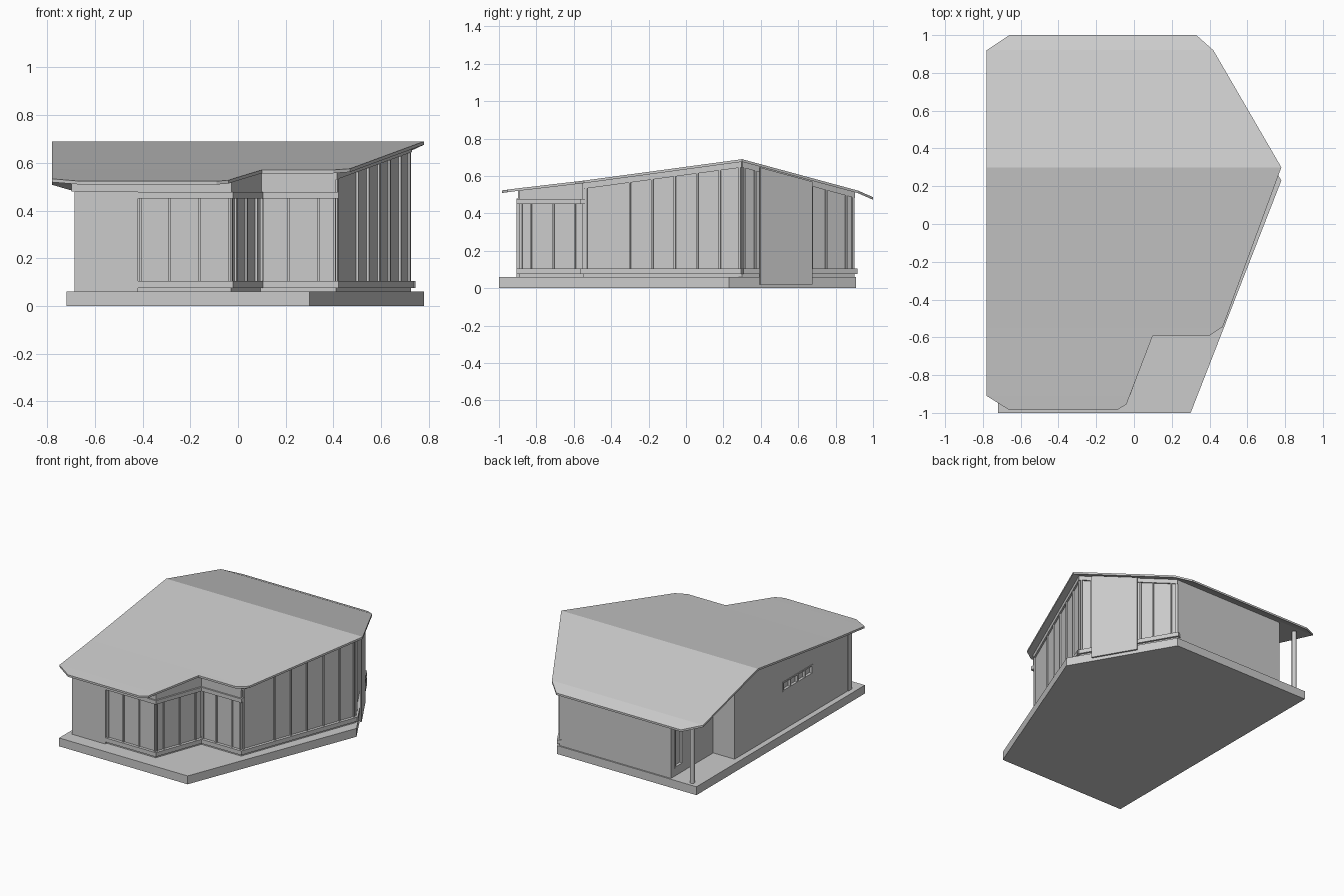
import bpy, bmesh
from mathutils import Vector

if "Cube" in bpy.data.objects:
    bpy.data.objects.remove(bpy.data.objects["Cube"])

# Roof cross-section along y (top surface) and its thickness
PROFILE = [(-0.985, .523), (-.91, .533), (-.55, .575), (.30, .69), (.92, .522), (1.0, .487)]
ROOF_T = .014


def roof_z(y):
    if y <= PROFILE[0][0]:
        return PROFILE[0][1]
    for (y0, z0), (y1, z1) in zip(PROFILE, PROFILE[1:]):
        if y <= y1:
            return z0 + (z1 - z0) * (y - y0) / (y1 - y0)
    return PROFILE[-1][1]


def under(drop=0.0):
    return lambda x, y: roof_z(y) - ROOF_T - drop


def prism(name, pts, z0, z1):
    """Extruded outline; z0 and z1 are heights or functions following the roof."""
    bm = bmesh.new()
    bm.faces.new([bm.verts.new((x, y, 0)) for x, y in pts])
    if callable(z0) or callable(z1):
        for y, _ in PROFILE[1:-1]:
            bmesh.ops.bisect_plane(bm, geom=bm.verts[:] + bm.edges[:] + bm.faces[:],
                                   plane_co=(0, y, 0), plane_no=(0, 1, 0), dist=1e-5)
    low = bm.verts[:]
    ext = bmesh.ops.extrude_face_region(bm, geom=bm.faces[:], use_keep_orig=True)
    high = [v for v in ext['geom'] if isinstance(v, bmesh.types.BMVert)]
    for verts, z in ((low, z0), (high, z1)):
        for v in verts:
            v.co.z = z(v.co.x, v.co.y) if callable(z) else z
    bmesh.ops.recalc_face_normals(bm, faces=bm.faces[:])
    me = bpy.data.meshes.new(name)
    bm.to_mesh(me)
    bm.free()
    ob = bpy.data.objects.new(name, me)
    bpy.context.collection.objects.link(ob)
    return ob


def bar(name, seg, t0, t1, o0, o1, z0, z1):
    """Strip along a wall line from t0 to t1, between outward offsets o0 and o1."""
    a, b = Vector(seg[0]), Vector(seg[1])
    d = b - a
    n = Vector((d.y, -d.x)).normalized()
    pts = [a + d * t0 + n * o1, a + d * t1 + n * o1, a + d * t1 + n * o0, a + d * t0 + n * o0]
    return prism(name, [tuple(p) for p in pts], z0, z1)


# Wall corners, counter-clockwise from front left
A, B, C, D, E = (-.68, -.89), (-.03, -.89), (.095, -.55), (.41, -.55), (.725, .30)
F, G, H, I = (.375, .90), (-.51, .90), (-.51, .42), (-.68, .42)

# Slab and roof
prism("foundation_slab", [(-.72, -1), (.30, -1), (.78, .23), (.385, .91), (-.72, .91)], 0, .06)
prism("roof", [(-.78, -.91), (-.66, -.985), (-.09, -.985), (-.04, -.955), (.10, -.59), (.40, -.59),
               (.47, -.545), (.78, .30), (.42, .92), (.33, 1), (-.66, 1), (-.78, .92)],
      under(), lambda x, y: roof_z(y))


def glazed(name, seg, mullions, top, header):
    """Glass wall with plinth, sill, mullions and a header or sloping top band."""
    e = .012 / (Vector(seg[1]) - Vector(seg[0])).length
    bar(name + "_plinth", seg, 0, 1, -.02, 0, .06, .08)
    bar(name + "_sill", seg, -e, 1 + e, -.02, .015, .075, .105)
    bar(name + "_glass", seg, 0, 1, -.014, -.006, .10, top)
    for i, t in enumerate(mullions):
        w = e * .4
        bar(f"{name}_mullion_{i}", seg, t - w, t + w, -.02, .004, .10, top)
    if header:
        bar(name + "_header", seg, -e, 1 + e, -.02, .015, .45, .478)
        bar(name + "_upper_wall", seg, 0, 1, -.02, .004, .478, under())
    else:
        bar(name + "_top_band", seg, 0, 1, -.02, .006, under(.03), under())


# Front: solid panel and window bay
front_win = ((-.42, -.89), B)
glazed("front_window", front_win, (.03, .34, .66, .985), .45, True)
bar("front_panel", (A, front_win[0]), -.02, 1, -.03, .015, .06, .48)
bar("front_upper_wall", (A, front_win[0]), -.07, 1, -.03, .008, .48, under())

# Angled return, recessed bay and long right-hand glass wall
glazed("angled_window", (B, C), (.03, .18, .53, .87), .45, True)
glazed("recess_window", (C, D), (.03, .37, .77, .98), .45, True)
glazed("right_window", (D, E), (.02, .294, .435, .576, .718, .859, .985), under(.03), False)

# Back right wall with the tall entrance panel standing outside the slab edge
glazed("back_right_window", (E, F), (.02, .12, .62, .75, .93, .985), under(.03), False)
bar("entrance_panel", (E, F), .14, .60, .018, .03, .02, under(.004))

# Solid back wall and porch return
bar("back_wall", (F, G), 0, 1, -.03, 0, .06, under())
bar("porch_end_wall", (H, I), 0, 1, -.03, 0, .06, under())


def pierced(name, seg, t0, t1, z0, z1, panes):
    """Solid wall with a framed opening."""
    bar(name + "_side_a", seg, 0, t0, -.03, 0, .06, under())
    bar(name + "_side_b", seg, t1, 1, -.03, 0, .06, under())
    bar(name + "_below", seg, t0, t1, -.03, 0, .06, z0)
    bar(name + "_above", seg, t0, t1, -.03, 0, z1, under())
    bar(name + "_glass", seg, t0, t1, -.022, -.016, z0, z1)
    w = .005 / (Vector(seg[1]) - Vector(seg[0])).length
    for i in range(panes + 1):
        t = t0 + (t1 - t0) * i / panes
        bar(f"{name}_frame_{i}", seg, t - w, t + w, -.022, .003, z0, z1)
    for z in (z0, z1):
        bar(name + "_rail", seg, t0 - w, t1 + w, -.022, .003, z - .005, z + .005)


# Porch side wall with narrow window, left wall with high strip window
pierced("porch_wall", (G, H), .10, .27, .12, .43, 1)
pierced("left_wall", (I, A), .42, .67, .34, .40, 4)

# Round porch post
bpy.ops.mesh.primitive_cylinder_add(vertices=16, radius=.016, depth=.45, location=(-.66, .87, .285))
bpy.context.object.name = "porch_post"
bpy.ops.object.shade_smooth_by_angle()
